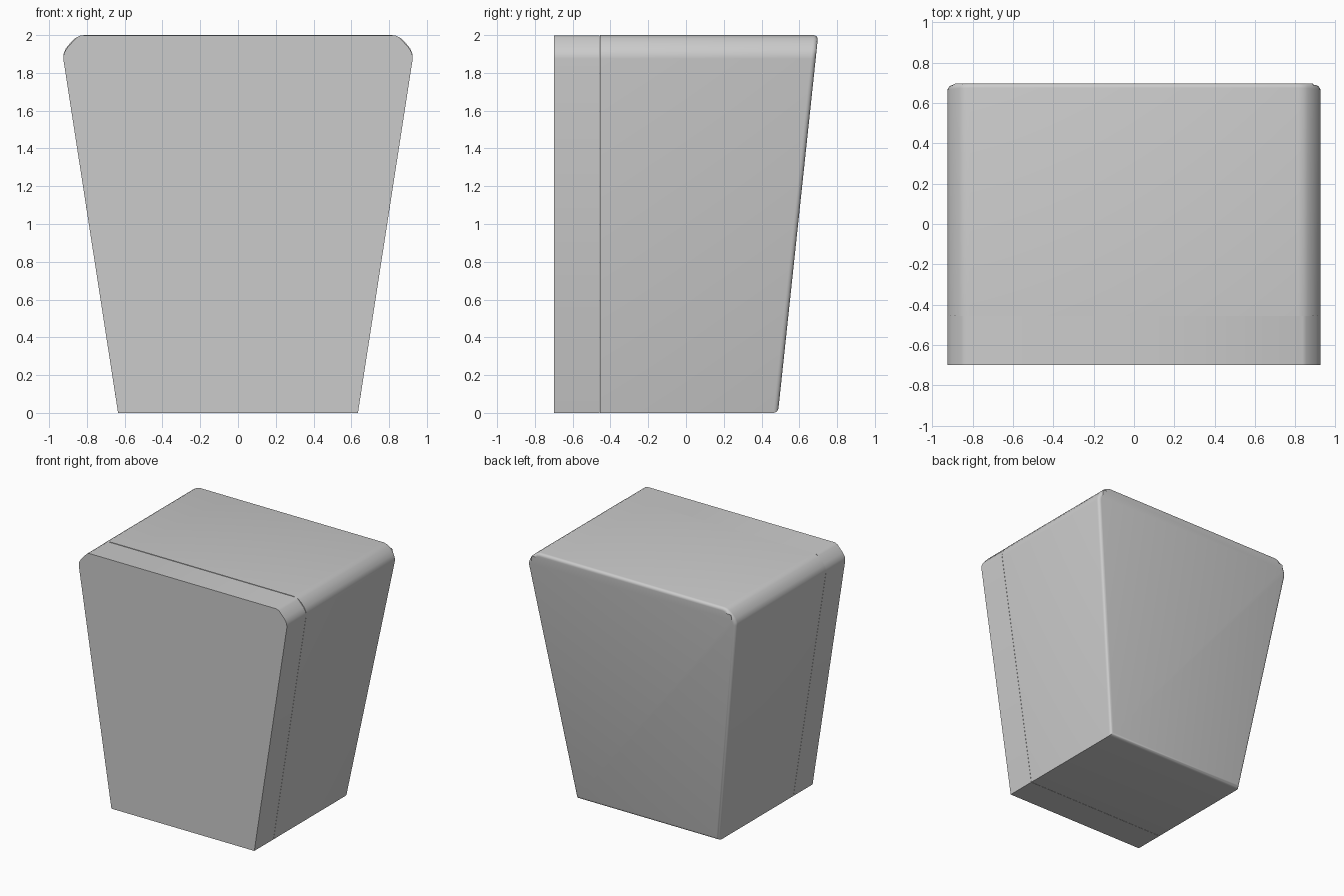
import bpy, bmesh, math

if "Cube" in bpy.data.objects:
    bpy.data.objects.remove(bpy.data.objects["Cube"])

SEAM = -0.455
RIGHT_BODY = [(0.635, 0.0), (0.925, 1.875), (0.923, 1.902), (0.911, 1.93),
              (0.888, 1.959), (0.862, 1.983), (0.842, 1.994), (0.815, 2.0)]
RIGHT_PANEL = [(0.635, 0.0), (0.925, 1.875), (0.921, 1.905), (0.903, 1.935),
               (0.855, 1.987), (0.835, 1.997)]


def back_y(z):
    return 0.487 + 0.1065 * z


def make_part(name, right, front_fn, back_fn, bevel=0.0):
    # mirrored outline, lofted from its front plane to its back plane
    outline = right + [(-x, z) for x, z in reversed(right)]
    bm = bmesh.new()
    front = [bm.verts.new((x, front_fn(z), z)) for x, z in outline]
    back = [bm.verts.new((x, back_fn(z), z)) for x, z in outline]
    bm.faces.new(front)
    rear = bm.faces.new(list(reversed(back)))
    n = len(outline)
    for i in range(n):
        j = (i + 1) % n
        bm.faces.new((front[j], front[i], back[i], back[j]))
    if bevel:
        bmesh.ops.bevel(bm, geom=list(rear.edges), offset=bevel, segments=4,
                        profile=0.5, affect='EDGES', clamp_overlap=True)
    bmesh.ops.recalc_face_normals(bm, faces=bm.faces)
    mesh = bpy.data.meshes.new(name)
    bm.to_mesh(mesh)
    bm.free()
    obj = bpy.data.objects.new(name, mesh)
    bpy.context.collection.objects.link(obj)
    bpy.context.view_layer.objects.active = obj
    obj.select_set(True)
    bpy.ops.object.shade_smooth_by_angle(angle=math.radians(30))
    obj.select_set(False)
    return obj


# main tapered body with leaning, soft-edged back
make_part("bin_body", RIGHT_BODY, lambda z: SEAM, back_y, bevel=0.025)

# flat front panel, a hair lower on top so the seam shows
make_part("front_panel", RIGHT_PANEL, lambda z: -0.70, lambda z: SEAM - 0.002)
